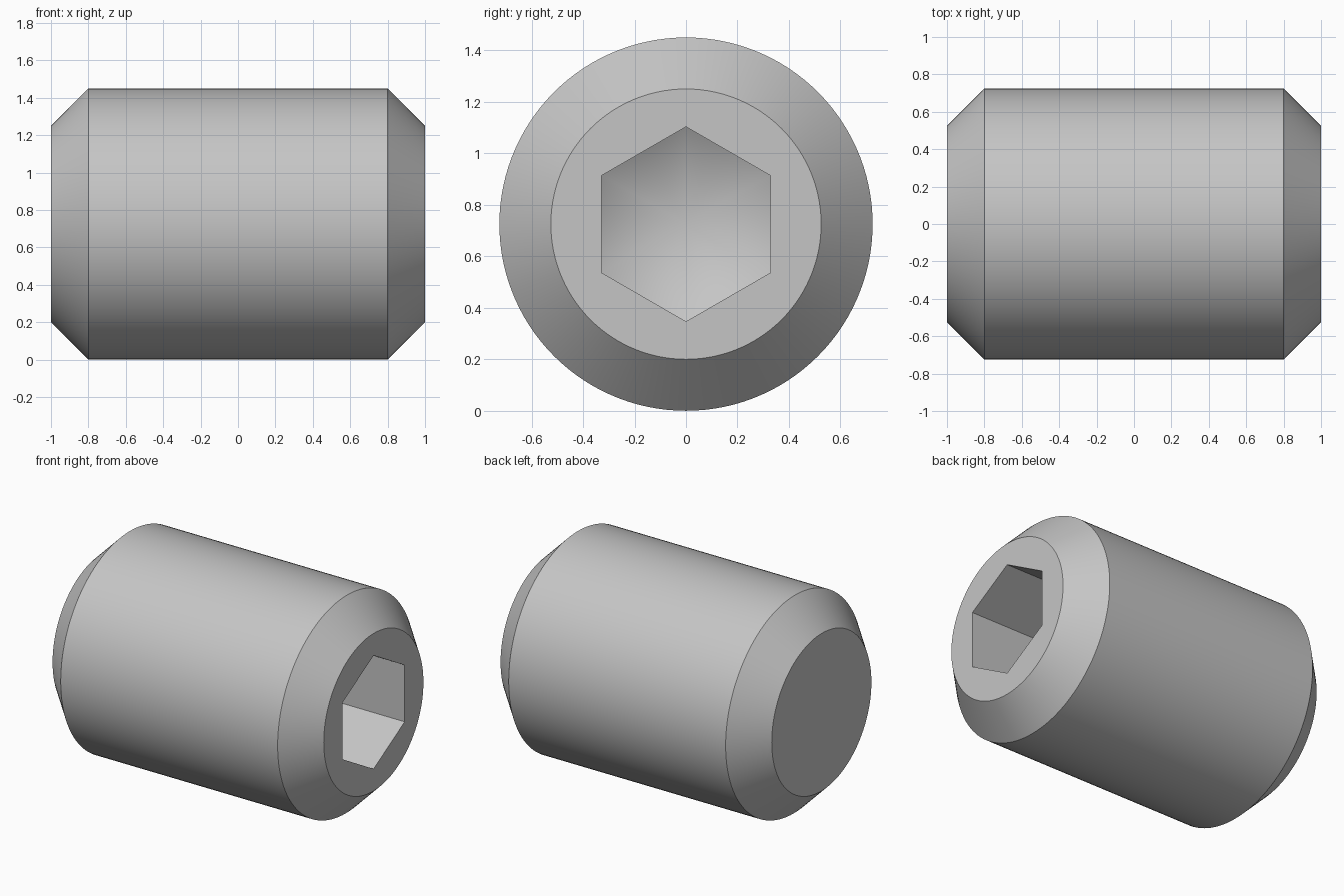
import bpy, bmesh
from math import sin, cos, tan, pi, radians

cube = bpy.data.objects.get("Cube")
if cube:
    bpy.data.objects.remove(cube, do_unlink=True)

SIDES = 120              # divisible by six, so the hexagon corners are exact
RADIUS = 0.725           # body radius and height of the axis
END_RADIUS = 0.525       # flat end faces
HALF = 1.0               # half length
CHAMFER = 0.2
HEX_CORNER = 0.378       # centre to corner of the hexagon
DEPTH = 0.85             # socket depth at its corners
SLOPE = tan(radians(30)) # drill point at the socket bottom

steel = bpy.data.materials.new("steel_grey")
steel.use_nodes = True
colour = (0.56, 0.56, 0.56, 1.0)
steel.diffuse_color = colour
steel.node_tree.nodes["Principled BSDF"].inputs["Base Color"].default_value = colour


def round_section(r):
    return lambda a: r


def hexagon(a):
    """Distance from the axis to a hexagon with a corner pointing up."""
    return HEX_CORNER * cos(pi / 6) / cos(a % (pi / 3) - pi / 6)


def drill_point(r):
    return HALF - DEPTH - (HEX_CORNER - r) * SLOPE


bm = bmesh.new()


def ring(section, x_of_radius):
    verts = []
    for i in range(SIDES):
        a = 2 * pi * i / SIDES
        r = section(a)
        verts.append(bm.verts.new((x_of_radius(r), r * sin(a), RADIUS + r * cos(a))))
    return verts


# Rings run from the plain end, over the body, and down into the socket
rings = [
    ring(round_section(END_RADIUS), lambda r: -HALF),
    ring(round_section(RADIUS), lambda r: -HALF + CHAMFER),
    ring(round_section(RADIUS), lambda r: HALF - CHAMFER),
    ring(round_section(END_RADIUS), lambda r: HALF),
    ring(hexagon, lambda r: HALF),
    ring(hexagon, drill_point),
]
for a, b in zip(rings, rings[1:]):
    for i in range(SIDES):
        j = (i + 1) % SIDES
        bm.faces.new((a[i], a[j], b[j], b[i]))

# Plain end cap and conical socket bottom
bm.faces.new(rings[0])
tip = bm.verts.new((drill_point(0), 0, RADIUS))
for i in range(SIDES):
    bm.faces.new((rings[-1][i], rings[-1][(i + 1) % SIDES], tip))

bmesh.ops.recalc_face_normals(bm, faces=bm.faces[:])
mesh = bpy.data.meshes.new("set_screw")
bm.to_mesh(mesh)
bm.free()
mesh.materials.append(steel)
screw = bpy.data.objects.new("set_screw", mesh)
bpy.context.collection.objects.link(screw)

bpy.ops.object.select_all(action='DESELECT')
screw.select_set(True)
bpy.context.view_layer.objects.active = screw
bpy.ops.object.shade_smooth_by_angle(angle=radians(25))
